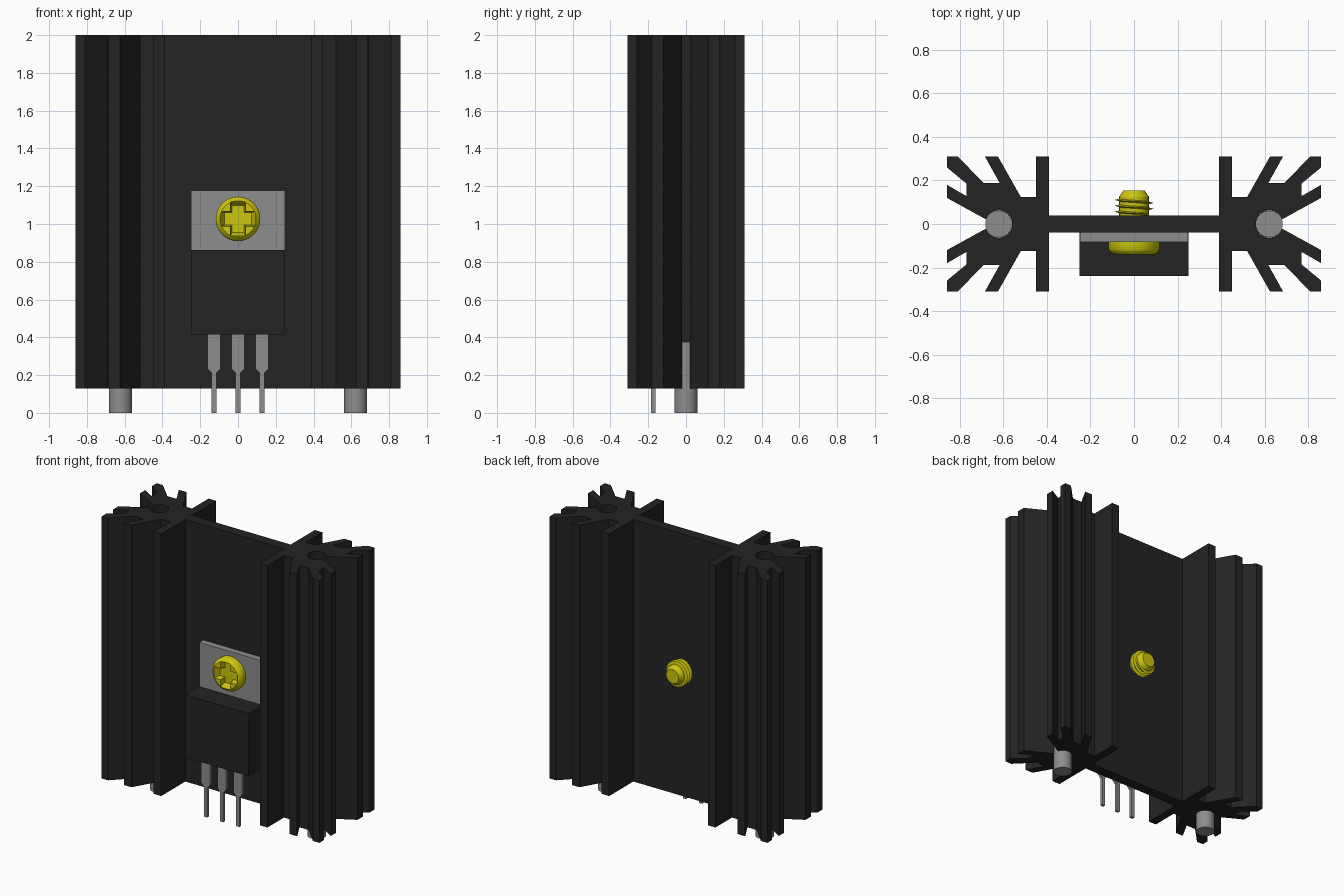
import bpy, bmesh, math

cube = bpy.data.objects.get("Cube")
if cube:
    bpy.data.objects.remove(cube, do_unlink=True)


def material(name, rgb):
    m = bpy.data.materials.new(name)
    m.use_nodes = True
    m.diffuse_color = (*rgb, 1)
    bsdf = next(n for n in m.node_tree.nodes if n.type == 'BSDF_PRINCIPLED')
    bsdf.inputs["Base Color"].default_value = (*rgb, 1)
    return m


BLACK = material("black", (0.017, 0.017, 0.017))
GREY = material("metal grey", (0.27, 0.27, 0.27))
YELLOW = material("brass yellow", (0.6, 0.56, 0.004))


def loft(name, rings, mat, caps=True, smooth=False):
    """Skin a list of equal-length closed rings of 3D points."""
    bm = bmesh.new()
    vs = [[bm.verts.new(p) for p in ring] for ring in rings]
    n = len(rings[0])
    for a, b in zip(vs, vs[1:]):
        for i in range(n):
            j = (i + 1) % n
            bm.faces.new((a[i], a[j], b[j], b[i]))
    if caps:
        bm.faces.new(vs[0][::-1])
        bm.faces.new(vs[-1])
    bmesh.ops.recalc_face_normals(bm, faces=bm.faces)
    me = bpy.data.meshes.new(name)
    bm.to_mesh(me)
    bm.free()
    me.materials.append(mat)
    ob = bpy.data.objects.new(name, me)
    bpy.context.collection.objects.link(ob)
    if smooth:
        smooth_object(ob)
    return ob


def activate(ob):
    bpy.ops.object.select_all(action='DESELECT')
    ob.select_set(True)
    bpy.context.view_layer.objects.active = ob


def smooth_object(ob):
    activate(ob)
    bpy.ops.object.shade_smooth_by_angle(angle=math.radians(30))


def box(name, x, y, z, mat):
    ring = [(x[0], y[0]), (x[1], y[0]), (x[1], y[1]), (x[0], y[1])]
    return loft(name, [[(a, b, h) for a, b in ring] for h in z], mat)


def circle(r, n=32):
    return [(r * math.cos(2 * math.pi * i / n), r * math.sin(2 * math.pi * i / n))
            for i in range(n)]


# Heat sink: one quarter of the finned outline, ending in the open pin hole
HOLE_X, HOLE_R = 0.622, 0.062
quarter = [(0.39, 0.038), (0.39, 0.31), (0.45, 0.31), (0.45, 0.124), (0.52, 0.124),
           (0.625, 0.31), (0.685, 0.31), (0.617, 0.188), (0.69, 0.188), (0.81, 0.31),
           (0.86, 0.31), (0.86, 0.26), (0.77, 0.186), (0.77, 0.128), (0.86, 0.18),
           (0.86, 0.12)]
for k in range(11):
    a = math.radians(20 + 16 * k)
    quarter.append((HOLE_X + HOLE_R * math.cos(a), HOLE_R * math.sin(a)))
right = quarter[:-1] + [(HOLE_X - HOLE_R, 0)] + [(x, -y) for x, y in quarter[-2::-1]]
outline = right + [(-x, y) for x, y in reversed(right)]
loft("heat_sink", [[(x, y, z) for x, y in outline] for z in (0.128, 2.0)],
     BLACK, smooth=True)

# Mounting pins standing in the holes
for side, s in (("left", 1), ("right", -1)):
    loft(side + "_mounting_pin",
         [[(s * HOLE_X + x, y, z) for x, y in circle(0.061)] for z in (0, 0.375)],
         GREY, smooth=True)

# Transistor tab and body
box("transistor_tab", (-0.248, 0.248), (-0.083, -0.038), (0.6, 1.177), GREY)
box("transistor_body", (-0.25, 0.25), (-0.24, -0.0385), (0.415, 0.862), BLACK)

# Three stepped legs
half = [(0.035, 0.43), (0.035, 0.235), (0.012, 0.21), (0.012, 0.0)]
leg = half + [(-x, z) for x, z in reversed(half)]
for i in (-1, 0, 1):
    loft("transistor_leg_%d" % (i + 2),
         [[(0.127 * i + x, y, z) for x, z in leg] for y in (-0.184, -0.162)], GREY)

# Screw head with a tapered cross recess
SZ = 1.027


def lathe(name, profile):
    return loft(name, [[(x, y, SZ + z) for x, z in circle(r)] for r, y in profile],
                YELLOW, smooth=True)


def cross(l, w, y):
    pts = [(l, -w), (l, w), (w, w), (w, l), (-w, l), (-w, w),
           (-l, w), (-l, -w), (-w, -w), (-w, -l), (w, -l), (w, -w)]
    return [(x, y, SZ + z) for x, z in pts]


head = lathe("screw_head", [(0.118, -0.083), (0.118, -0.116), (0.112, -0.127),
                            (0.096, -0.14)])
cutter = loft("recess_cutter", [cross(0.094, 0.041, -0.145), cross(0.072, 0.033, -0.1)],
              YELLOW)
cutter.hide_render = True
activate(head)
mod = head.modifiers.new("recess", 'BOOLEAN')
mod.operation = 'DIFFERENCE'
mod.solver = 'EXACT'
mod.object = cutter
bpy.ops.object.modifier_apply(modifier=mod.name)
bpy.data.objects.remove(cutter, do_unlink=True)

# Screw shank with a tapered tip
lathe("screw_shank", [(0.068, -0.083), (0.068, 0.125), (0.05, 0.153)])

# Helical thread
PITCH, STEPS, TURNS = 0.027, 32, 3
sections = []
for i in range(STEPS * TURNS + 1):
    a = 2 * math.pi * i / STEPS
    y = 0.043 + PITCH * i / STEPS
    fade = min(1, i / 8, (STEPS * TURNS - i) / 8)
    sections.append([(r * math.cos(a), y + dy, SZ + r * math.sin(a))
                     for r, dy in ((0.066, -0.006), (0.07 + 0.019 * fade, 0), (0.066, 0.006))])
loft("screw_thread", sections, YELLOW)
